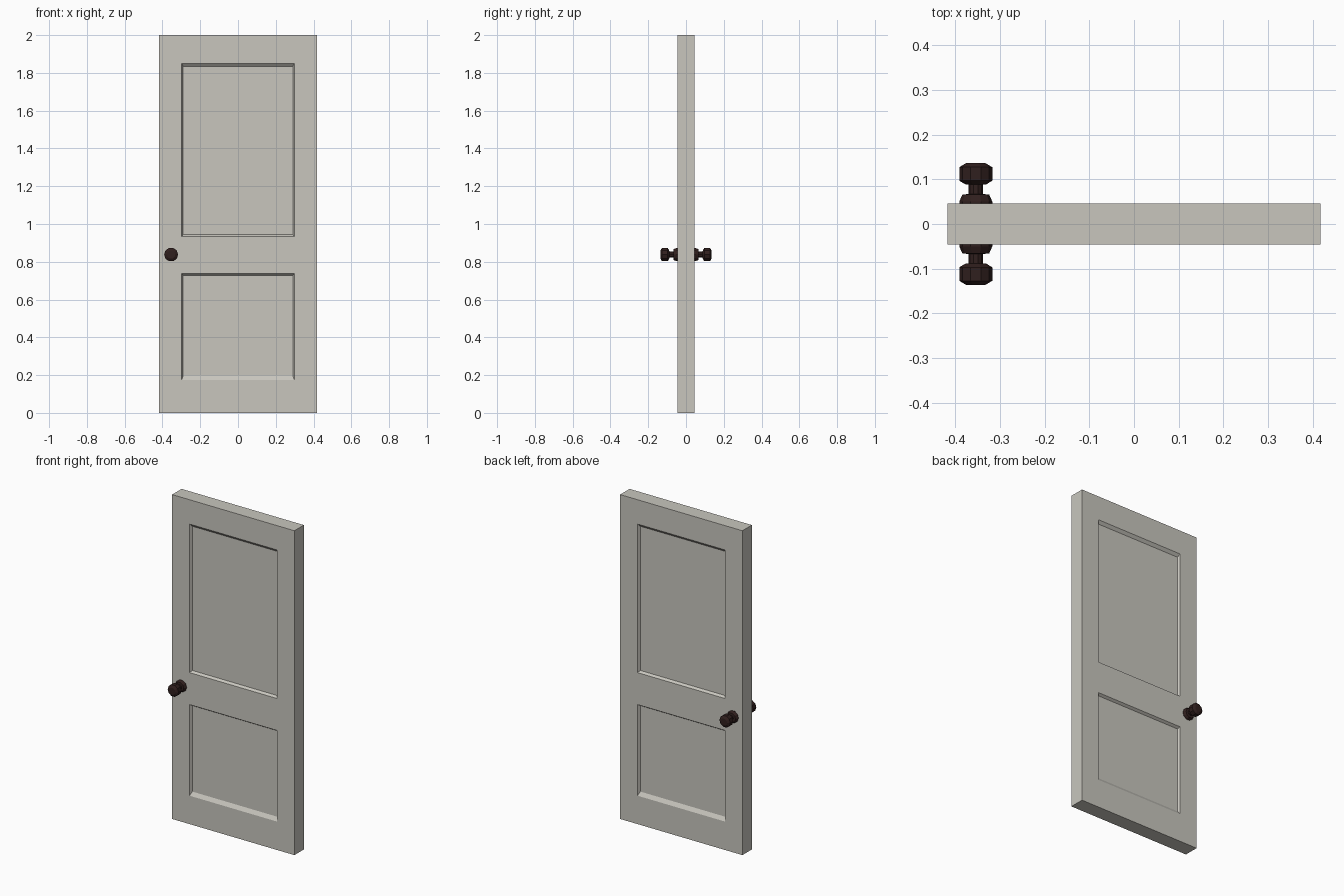
import bpy, bmesh, math

if "Cube" in bpy.data.objects:
    bpy.data.objects.remove(bpy.data.objects["Cube"])


def material(name, rgb):
    m = bpy.data.materials.new(name)
    m.diffuse_color = (*rgb, 1)
    m.use_nodes = True
    m.node_tree.nodes["Principled BSDF"].inputs["Base Color"].default_value = m.diffuse_color
    return m


def finish(bm, name, mat):
    bmesh.ops.recalc_face_normals(bm, faces=bm.faces[:])
    me = bpy.data.meshes.new(name)
    bm.to_mesh(me)
    bm.free()
    me.materials.append(mat)
    ob = bpy.data.objects.new(name, me)
    bpy.context.collection.objects.link(ob)
    return ob


paint = material("warm grey paint", (0.58, 0.565, 0.515))
bronze = material("dark bronze", (0.030, 0.014, 0.013))

# Door slab: stiles and rails laid out as a grid, panels sunk on both sides
HALF, DEPTH = 0.046, 0.015
xs = [-0.417, -0.298, 0.298, 0.417]
zs = [0, 0.175, 0.737, 0.934, 1.85, 2]
# grid row -> (side, bottom, top) width of the sloped panel edge
panels = {1: (0.008, 0.022, 0.010), 3: (0.008, 0.010, 0.017)}

bm = bmesh.new()
grids = []
for s in (-1, 1):
    g = [[bm.verts.new((x, s * HALF, z)) for z in zs] for x in xs]
    grids.append(g)
    for i in range(3):
        for j in range(5):
            outer = [g[i][j], g[i + 1][j], g[i + 1][j + 1], g[i][j + 1]]
            if i == 1 and j in panels:
                side, low, high = panels[j]
                y = s * (HALF - DEPTH)
                x0, x1 = xs[1] + side, xs[2] - side
                z0, z1 = zs[j] + low, zs[j + 1] - high
                inner = [bm.verts.new(c) for c in
                         ((x0, y, z0), (x1, y, z0), (x1, y, z1), (x0, y, z1))]
                for k in range(4):
                    n = (k + 1) % 4
                    bm.faces.new((outer[k], outer[n], inner[n], inner[k]))
                bm.faces.new(inner)
            else:
                bm.faces.new(outer)

# Outer edges of the slab
a, b = grids
for i in range(3):
    for j in (0, 5):
        bm.faces.new((a[i][j], a[i + 1][j], b[i + 1][j], b[i][j]))
for j in range(5):
    for i in (0, 3):
        bm.faces.new((a[i][j], a[i][j + 1], b[i][j + 1], b[i][j]))
finish(bm, "door_panel", paint)

# Knob: faceted lathe with rosette, neck and grip, mirrored to the other side
SIDES, KX, KZ = 10, -0.354, 0.838
profile = [(0.037, 0.045), (0.037, 0.050), (0.030, 0.066), (0.016, 0.067),
           (0.016, 0.088), (0.024, 0.089), (0.037, 0.097),
           (0.037, 0.127), (0.022, 0.136)]
bm = bmesh.new()
rings = [[bm.verts.new((KX + r * math.cos(math.tau * k / SIDES), -d,
                        KZ + r * math.sin(math.tau * k / SIDES)))
          for k in range(SIDES)] for r, d in profile]
for p, q in zip(rings, rings[1:]):
    for k in range(SIDES):
        n = (k + 1) % SIDES
        bm.faces.new((p[k], p[n], q[n], q[k]))
bm.faces.new(rings[0])
bm.faces.new(rings[-1])
knob = finish(bm, "door_knobs", bronze)
mirror = knob.modifiers.new("other side", 'MIRROR')
mirror.use_axis = (False, True, False)
mirror.use_mirror_merge = False
